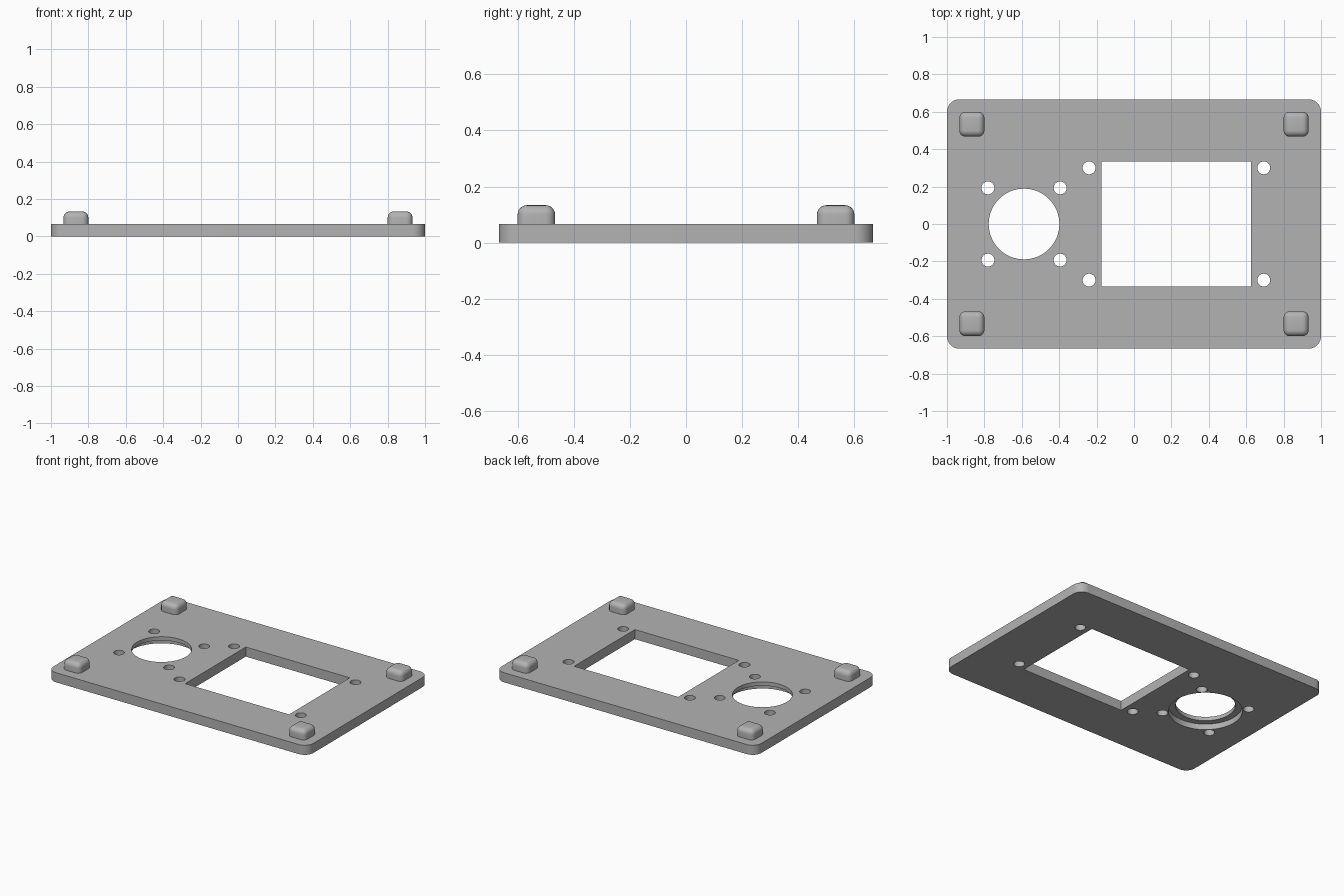
import bpy, bmesh
from mathutils import Matrix, Vector

cube = bpy.data.objects.get("Cube")
if cube:
    bpy.data.objects.remove(cube, do_unlink=True)

THICK = 0.0667

grey = bpy.data.materials.new("mid grey")
grey.use_nodes = True
COLOUR = (0.45, 0.45, 0.45, 1)
grey.diffuse_color = COLOUR
grey.node_tree.nodes["Principled BSDF"].inputs["Base Color"].default_value = COLOUR


def add_object(name, bm):
    mesh = bpy.data.meshes.new(name)
    bm.to_mesh(mesh)
    bm.free()
    mesh.materials.append(grey)
    obj = bpy.data.objects.new(name, mesh)
    bpy.context.collection.objects.link(obj)
    return obj


def box(size, z0):
    """Box resting on height z0, centred in x and y."""
    bm = bmesh.new()
    move = Matrix.Translation((0, 0, z0 + size[2] / 2))
    bmesh.ops.create_cube(bm, size=1, matrix=move @ Matrix.Diagonal((*size, 1)))
    return bm


def is_upright(edge):
    a, b = edge.verts
    return abs(a.co.z - b.co.z) > 0.01


def round_edges(bm, edges, radius, segments):
    bmesh.ops.bevel(bm, geom=edges, offset=radius, segments=segments,
                    profile=0.5, affect="EDGES", clamp_overlap=True)


def smooth(obj):
    bpy.ops.object.select_all(action="DESELECT")
    obj.select_set(True)
    bpy.context.view_layer.objects.active = obj
    bpy.ops.object.shade_smooth_by_angle(angle=0.6)


def cut(target, cutter):
    cutter.hide_render = True
    mod = target.modifiers.new("cut", "BOOLEAN")
    mod.operation = "DIFFERENCE"
    mod.solver = "EXACT"
    mod.object = cutter
    bpy.context.view_layer.objects.active = target
    bpy.ops.object.modifier_apply(modifier=mod.name)
    bpy.data.objects.remove(cutter, do_unlink=True)


def cut_round(target, x, y, radius, segments, top=0.2):
    bm = bmesh.new()
    bmesh.ops.create_cone(bm, cap_ends=True, segments=segments, radius1=radius,
                          radius2=radius, depth=top + 0.1,
                          matrix=Matrix.Translation((x, y, (top - 0.1) / 2)))
    cut(target, add_object("hole_cutter", bm))


# Plate with rounded corners
bm = box((2, 1.3333, THICK), 0)
round_edges(bm, [e for e in bm.edges if is_upright(e)], 0.0667, 10)
plate = add_object("plate", bm)

# Rectangular window
window_x = 0.2267
bm = box((0.8, 0.6667, 0.4), -0.2)
bmesh.ops.translate(bm, verts=bm.verts, vec=Vector((window_x, 0, 0)))
cut(plate, add_object("window_cutter", bm))

# Round opening with a wider recess on the underside
round_x = -0.588
cut_round(plate, round_x, 0, 0.189, 64)
cut_round(plate, round_x, 0, 0.2333, 64, top=0.04)

# Screw holes around both openings
for sx in (-1, 1):
    for sy in (-1, 1):
        cut_round(plate, window_x + sx * 0.467, sy * 0.3, 0.0345, 32)
        cut_round(plate, round_x + sx * 0.193, sy * 0.193, 0.0345, 32)
smooth(plate)

# Rounded feet at the four corners
for sx, side in ((-1, "right"), (1, "left")):
    for sy, end in ((-1, "front"), (1, "back")):
        bm = box((0.1333, 0.1333, THICK), THICK)
        edges = [e for e in bm.edges
                 if is_upright(e) or e.verts[0].co.z > THICK + 0.01]
        round_edges(bm, edges, 0.033, 6)
        bmesh.ops.translate(bm, verts=bm.verts,
                            vec=Vector((sx * 0.8667, sy * 0.5333, 0)))
        smooth(add_object(f"{end}_{side}_foot", bm))
